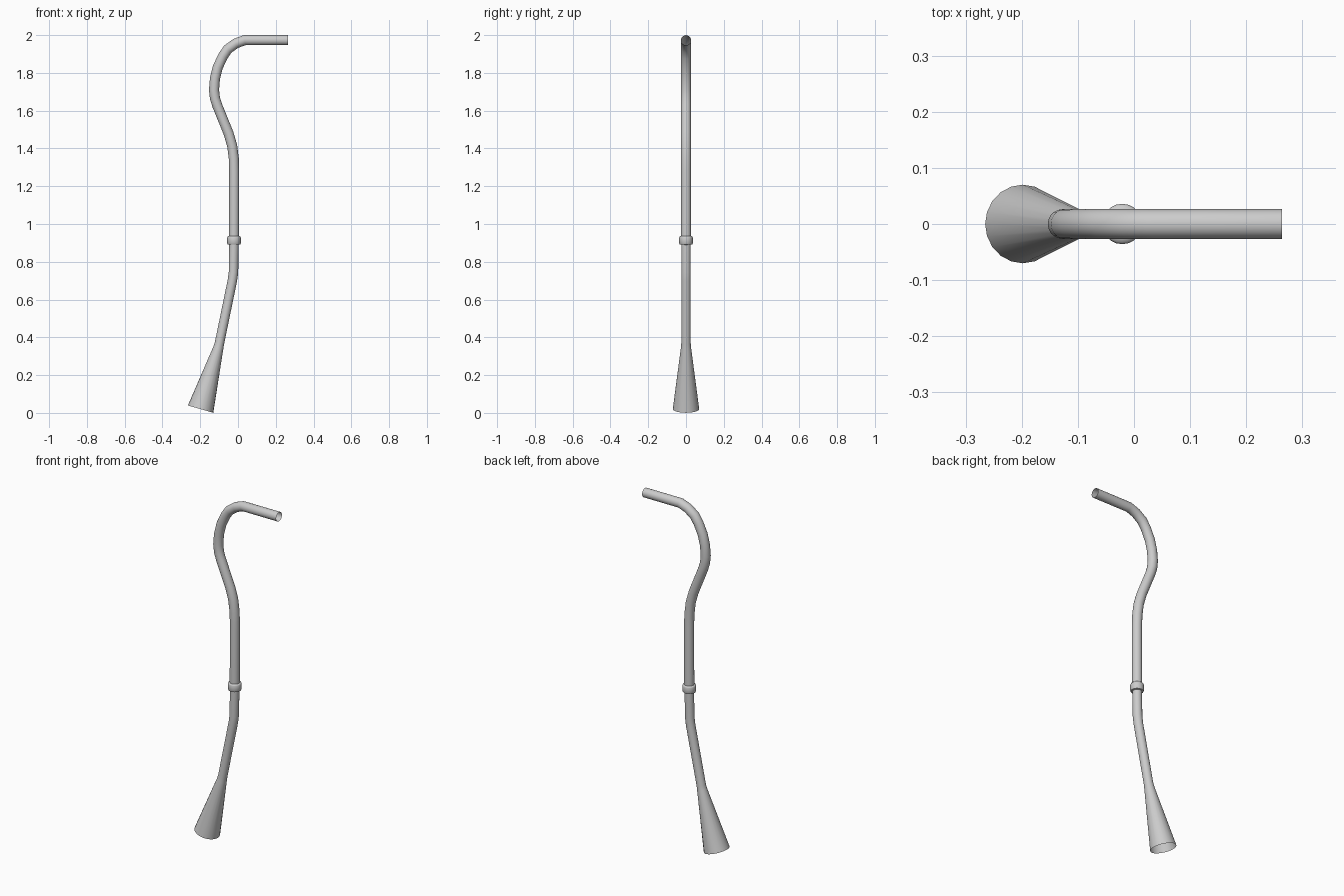
import bpy, bmesh, math
from mathutils import Vector

if "Cube" in bpy.data.objects:
    bpy.data.objects.remove(bpy.data.objects["Cube"])

SIDES = 20


def sweep(name, path, angle=40):
    """Sweep a circle along (x, z, radius) points in the XZ plane, mitred at bends, open ends."""
    pts = [Vector((x, 0, z)) for x, z, r in path]
    bm = bmesh.new()
    rings = []
    for i, p in enumerate(pts):
        a = (p - pts[i - 1]).normalized() if i > 0 else None
        b = (pts[i + 1] - p).normalized() if i < len(pts) - 1 else None
        a, b = a or b, b or a
        t = (a + b).normalized()
        side = Vector((t.z, 0, -t.x)) / max(t.dot(a), 0.5)
        r = path[i][2]
        ring = []
        for k in range(SIDES):
            w = 2 * math.pi * k / SIDES
            ring.append(bm.verts.new(p + side * r * math.cos(w) + Vector((0, r * math.sin(w), 0))))
        rings.append(ring)
    for lo, hi in zip(rings, rings[1:]):
        for k in range(SIDES):
            n = (k + 1) % SIDES
            bm.faces.new((lo[k], lo[n], hi[n], hi[k]))
    bmesh.ops.recalc_face_normals(bm, faces=bm.faces)
    mesh = bpy.data.meshes.new(name)
    bm.to_mesh(mesh)
    bm.free()
    ob = bpy.data.objects.new(name, mesh)
    bpy.context.collection.objects.link(ob)
    bpy.ops.object.select_all(action='DESELECT')
    bpy.context.view_layer.objects.active = ob
    ob.select_set(True)
    bpy.ops.object.shade_smooth_by_angle(angle=math.radians(angle))
    return ob


# Upper tube: straight stem, S-bend and horizontal mouthpiece
R = 0.0265
upper = [(-0.021, 0.91), (-0.02, 1.28), (-0.022, 1.345), (-0.031, 1.415),
         (-0.05, 1.48), (-0.109, 1.625), (-0.122, 1.665), (-0.127, 1.71),
         (-0.122, 1.77), (-0.107, 1.83), (-0.08, 1.888), (-0.055, 1.925),
         (-0.012, 1.956), (0.035, 1.973), (0.264, 1.973)]
sweep("upper_tube", [(x, z, R) for x, z in upper])

# Lower tube with its flared bell
sweep("lower_tube_and_bell", [(-0.198, 0.020, 0.07), (-0.104, 0.345, 0.027),
                              (-0.098, 0.37, 0.025), (-0.03, 0.70, 0.025),
                              (-0.024, 0.745, 0.025), (-0.021, 0.91, 0.025)])

# Collar joining the two tubes
sweep("collar", [(-0.021, 0.890, 0.024), (-0.021, 0.892, 0.033), (-0.021, 0.898, 0.036),
                 (-0.021, 0.928, 0.036), (-0.021, 0.934, 0.033), (-0.021, 0.936, 0.025)], 50)
